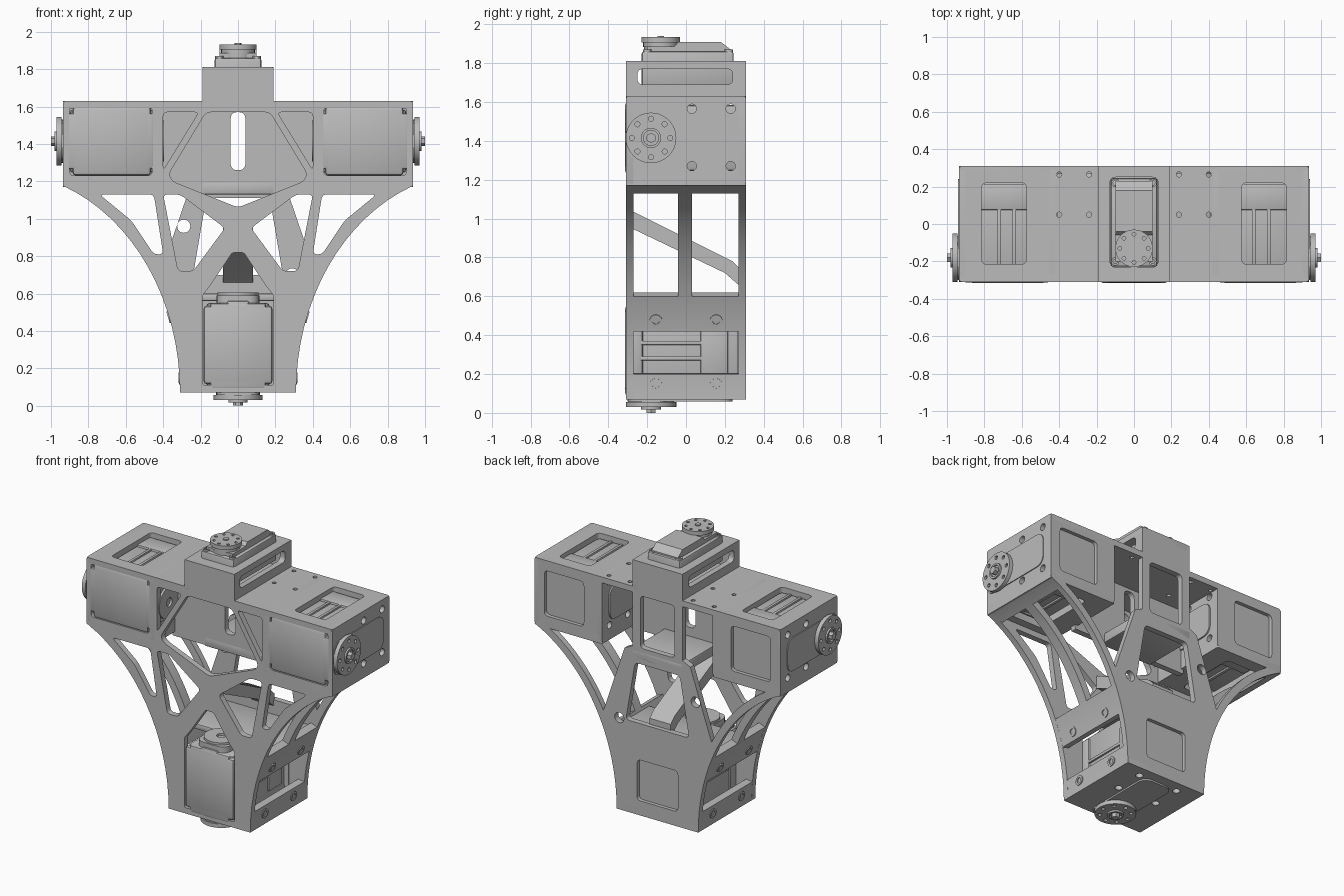
import bpy, bmesh, math
from mathutils import Matrix, Vector

cube = bpy.data.objects.get("Cube")
if cube:
    bpy.data.objects.remove(cube)

grey = bpy.data.materials.new("grey_plastic")
grey.use_nodes = True
grey.diffuse_color = (0.5, 0.5, 0.5, 1)
grey.node_tree.nodes["Principled BSDF"].inputs["Base Color"].default_value = (0.5, 0.5, 0.5, 1)
I = Matrix.Identity(4)
parts = []
SIDES = ((1, "left"), (-1, "right"))


def finish(name, bm, M):
    bmesh.ops.transform(bm, matrix=M, verts=bm.verts)
    bmesh.ops.recalc_face_normals(bm, faces=bm.faces)
    me = bpy.data.meshes.new(name)
    bm.to_mesh(me)
    bm.free()
    me.materials.append(grey)
    ob = bpy.data.objects.new(name, me)
    bpy.context.collection.objects.link(ob)
    parts.append(ob)


def box(name, x, y, z, M=I, bevel=0.01):
    bm = bmesh.new()
    bmesh.ops.create_cube(bm, size=1)
    for v in bm.verts:
        v.co = Vector([(r[0] + r[1]) / 2 + c * (r[1] - r[0]) for c, r in zip(v.co, (x, y, z))])
    if bevel:
        bmesh.ops.bevel(bm, geom=bm.edges[:], offset=bevel, segments=2, profile=0.5, affect='EDGES')
    finish(name, bm, M)


def rounded(pts, r=0.03):
    """Polygon with its corners rounded off."""
    out = []
    pts = [Vector(p) for p in pts]
    for i, p in enumerate(pts):
        a, b = pts[i - 1] - p, pts[(i + 1) % len(pts)] - p
        p0 = p + a.normalized() * min(r, a.length * 0.45)
        p1 = p + b.normalized() * min(r, b.length * 0.45)
        for k in range(6):
            t = k / 5
            out.append(p0 * (1 - t) ** 2 + p * 2 * t * (1 - t) + p1 * t * t)
    return out


def rect(u0, u1, v0, v1, r=0.03):
    return rounded([(u0, v0), (u1, v0), (u1, v1), (u0, v1)], r)


def circle(u, v, r, n=32):
    return [(u + r * math.cos(2 * math.pi * k / n), v + r * math.sin(2 * math.pi * k / n)) for k in range(n)]


def flip(pts, s):
    return [(p[0] * s, p[1]) for p in pts]


def plate(name, outer, holes, axis, a, b, M=I):
    """Flat outline with holes, extruded from a to b along an axis."""
    cu = bpy.data.curves.new(name, 'CURVE')
    cu.dimensions, cu.fill_mode, cu.extrude = '2D', 'BOTH', abs(b - a) / 2
    for loop in [outer] + holes:
        sp = cu.splines.new('POLY')
        sp.points.add(len(loop) - 1)
        for pt, p in zip(sp.points, loop):
            pt.co = (p[0], p[1], 0, 1)
        sp.use_cyclic_u = True
    tmp = bpy.data.objects.new("tmp", cu)
    bpy.context.collection.objects.link(tmp)
    dg = bpy.context.evaluated_depsgraph_get()
    me = bpy.data.meshes.new_from_object(tmp.evaluated_get(dg))
    bm = bmesh.new()
    bm.from_mesh(me)
    bmesh.ops.remove_doubles(bm, verts=bm.verts, dist=0.0002)
    bpy.data.objects.remove(tmp)
    bpy.data.meshes.remove(me)
    u, v, n = {'X': ((0, 1, 0), (0, 0, 1), (1, 0, 0)), 'Y': ((1, 0, 0), (0, 0, 1), (0, -1, 0)),
               'Z': ((1, 0, 0), (0, 1, 0), (0, 0, 1))}[axis]
    R = Matrix((u, v, n)).transposed().to_4x4()
    mid = Vector(['XYZ'.index(axis) == k for k in range(3)]) * ((a + b) / 2)
    finish(name, bm, M @ Matrix.Translation(mid) @ R)


# Flared side curve of the torso
def arc(z0, z1, inset=0.0, n=16):
    t0, t1 = (math.asin((z - 0.07) / 1.18) for z in (z0, z1))
    out = []
    for k in range(n + 1):
        t = t0 + (t1 - t0) * k / n
        nrm = Vector((-1.18 * math.cos(t), 0.96 * math.sin(t))).normalized()
        out.append(Vector((1.27 - 0.96 * math.cos(t), 0.07 + 1.18 * math.sin(t))) + nrm * inset)
    return out


def mirror_outline(right):
    return right + flip(right[::-1], -1)


# Front lattice plate
front = mirror_outline(arc(0.07, 1.175) + [(0.935, 1.18), (0.935, 1.61), (0.92, 1.63), (0.19, 1.63), (0.19, 1.81)])
holes = [rounded(mirror_outline([(0.19, 0.11), (0.19, 0.59), (0.15, 0.64), (0.03, 0.82)]), 0.015),
         rounded([(-0.17, 1.57), (0.17, 1.57), (0.37, 1.24), (0.35, 1.2), (0, 1.06), (-0.35, 1.2), (-0.37, 1.24)], 0.03)]
for s, side in SIDES:
    for h in ([(0.45, 1.13), (0.74, 1.13), (0.57, 0.99), (0.45, 0.81), (0.4, 0.81)],
              [(0.07, 0.95), (0.31, 1.13), (0.4, 1.13), (0.32, 0.72), (0.24, 0.72)],
              [(0.21, 1.57), (0.4, 1.57), (0.4, 1.26)],
              [(0.46, 1.23), (0.9, 1.23), (0.9, 1.6), (0.46, 1.6)]):
        holes.append(rounded(flip(h, s), 0.025))
plate("front_lattice", front, holes, 'Y', -0.31, -0.27)

# Back plate with trapezoid frame and neck columns
back = mirror_outline(arc(0.07, 0.64) + [(0.41, 0.72), (0.25, 1.19), (0.19, 1.22), (0.19, 1.81)])
plate("back_frame", back, [rect(-0.155, 0.155, 0.17, 0.45),
                           rounded(mirror_outline([(0.24, 0.7), (0.17, 1.11)])),
                           rect(-0.13, 0.13, 1.22, 1.58),
                           circle(0.29, 0.7, 0.035), circle(-0.29, 0.96, 0.035)], 'Y', 0.27, 0.31)
box("back_recess_panel", (-0.2, 0.2), (0.265, 0.285), (0.14, 0.5), bevel=0)

# Central diagonal brace from the lattice node down to the back frame
plate("diagonal_brace", [(-0.28, 1.04), (0.24, 0.78), (0.28, 0.74), (0.28, 0.65), (0.2, 0.72), (-0.28, 0.95)],
      [], 'X', -0.08, 0.08)

# Curved side walls, ribs and shoulder housings
for s, side in SIDES:
    def strip(name, z0, z1, y0, y1):
        pts = arc(z0, z1) + arc(z0, z1, 0.05)[::-1]
        plate(side + name, flip(pts, s), [], 'Y', y0, y1)
    strip("_lower_wall_bottom", 0.07, 0.2, -0.31, 0.31)
    strip("_lower_wall_top", 0.42, 0.6, -0.31, 0.31)
    strip("_lower_wall_front", 0.2, 0.42, -0.31, -0.27)
    strip("_lower_wall_back", 0.2, 0.42, 0.27, 0.31)
    strip("_middle_rib", 0.6, 1.13, -0.04, 0.03)
    strip("_back_rib", 0.6, 1.13, 0.27, 0.31)
    strip("_rib_cap", 1.13, 1.175, -0.31, 0.31)
    for z in (0.145, 0.475):
        p = arc(0.07, z)[-1]
        tilt = math.atan2(0.96 * (z - 0.07), 1.18 * 1.18 * math.cos(math.asin((z - 0.07) / 1.18)))
        for y in (-0.155, 0.155):
            M = Matrix.Translation((s * p[0], y, z)) @ Matrix.Rotation(s * tilt, 4, 'Y')
            plate(side + "_screw_ring", circle(0, 0, 0.032), [circle(0, 0, 0.018)], 'X', s * -0.02, s * 0.006, M)
    window = rect(s * 0.575, s * 0.815, -0.215, 0.22)
    plate(side + "_shoulder_floor", rect(s * 0.42, s * 0.935, -0.31, 0.31, 0.01), [window], 'Z', 1.17, 1.22)
    plate(side + "_shoulder_back", rect(s * 0.42, s * 0.935, 1.175, 1.63),
          [rect(s * 0.56, s * 0.86, 1.25, 1.56)], 'Y', 0.27, 0.31)
    box(side + "_shoulder_recess_panel", sorted((s * 0.5, s * 0.9)), (0.265, 0.285), (1.2, 1.6), bevel=0)
    screws = [circle(y, z, 0.024, 16) for y in (0.03, 0.23) for z in (1.27, 1.565)]
    plate(side + "_shoulder_outer_wall", rect(-0.31, 0.31, 1.175, 1.63, 0.02), screws, 'X', s * 0.9, s * 0.935)
    plate(side + "_shoulder_inner_wall", rect(-0.31, 0.31, 1.175, 1.63, 0.02), screws, 'X', s * 0.42, s * 0.455)
    plate(side + "_neck_side", rect(-0.31, 0.31, 1.6, 1.81, 0.01), [rect(-0.25, 0.24, 1.69, 1.77)],
          'X', s * 0.15, s * 0.19)

# Horizontal plates
deck_holes = [rect(s * 0.575, s * 0.815, -0.215, 0.22) for s in (1, -1)]
deck_holes += [circle(x, y, 0.014, 12) for x in (-0.4, -0.24, 0.24, 0.4) for y in (0.05, 0.265)]
plate("shoulder_deck", rect(-0.935, 0.935, -0.31, 0.31, 0.02), deck_holes, 'Z', 1.59, 1.63)
plate("neck_top", rect(-0.19, 0.19, -0.31, 0.31, 0.02), [rect(-0.128, 0.128, -0.23, 0.25)], 'Z', 1.77, 1.812)
plate("base_plate", rect(-0.31, 0.31, -0.31, 0.31, 0.02),
      [circle(x, y, 0.024, 16) for x in (-0.15, 0.15) for y in (0.03, 0.23)], 'Z', 0.07, 0.11)
box("lower_shelf", (-0.37, 0.37), (-0.12, 0.28), (0.56, 0.6))

# Chest wall with its slot, and the pocket floor behind it
plate("chest_wall", rect(-0.44, 0.44, 1.14, 1.6, 0.01), [rect(-0.04, 0.04, 1.26, 1.57, 0.04)], 'Y', -0.085, -0.045)
box("pocket_floor", (-0.2, 0.2), (-0.085, 0.31), (1.13, 1.2))


def horn(name, M, r, y, z):
    ring = [circle(r * 0.76 * math.cos(k * math.pi / 4), y + r * 0.76 * math.sin(k * math.pi / 4), r * 0.1, 12)
            for k in range(8)]
    plate(name + "_horn", circle(0, y, r, 48), ring, 'Z', z + 0.013, z + 0.04, M)
    plate(name + "_horn_core", circle(0, y, r * 0.9, 48), [], 'Z', z - 0.01, z + 0.026, M)
    plate(name + "_horn_hub", circle(0, y, r * 0.4), [circle(0, y, r * 0.3)], 'Z', z + 0.03, z + r * 0.4, M)
    plate(name + "_horn_bolt", circle(0, y, r * 0.2, 6), [], 'Z', z + 0.03, z + r * 0.75 - 0.028, M)


def servo(name, M):
    box(name + "_body", (-0.17, 0.17), (-0.3, 0.275), (-0.48, -0.03), M, 0.02)
    box(name + "_face", (-0.185, 0.185), (-0.315, -0.22), (-0.465, -0.045), M, 0.02)
    box(name + "_face_band", (-0.15, 0.15), (-0.314, -0.2), (-0.48, -0.02), M, 0.015)
    box(name + "_side_tabs", (-0.06, 0.06), (-0.31, -0.22), (-0.49, -0.01), M, 0.01)
    box(name + "_rear_block", (-0.185, 0.185), (0.075, 0.215), (-0.4, -0.1), M, 0.008)
    for z in (-0.3, -0.22):
        box(name + "_rail", (-0.182, 0.182), (-0.24, 0.1), (z, z + 0.02), M, 0.003)
    # Rounded end covers on both sides
    cover = rounded([(-0.115, -0.3), (0.115, -0.3), (0.115, 0.24), (-0.115, 0.24)], 0.07)
    plate(name + "_drive_cover", cover, [], 'Z', -0.06, 0.011, M)
    plate(name + "_idle_cover", cover, [], 'Z', -0.52, -0.44, M)
    plate(name + "_idle_horn", circle(0, -0.18, 0.11), [circle(0, -0.18, 0.03)], 'Z', -0.535, -0.5, M)
    horn(name, M, 0.13, -0.18, 0.0)


for s, side in SIDES:
    servo(side + "_shoulder_servo", Matrix.Translation((s * 0.93, 0, 1.415)) @ Matrix.Rotation(s * math.pi / 2, 4, 'Y'))
servo("waist_servo", Matrix.Translation((0, 0, 0.07)) @ Matrix.Rotation(math.pi, 4, 'Y'))

# Small head servo
box("head_servo_base", (-0.125, 0.125), (-0.228, 0.245), (1.68, 1.86), bevel=0.012)
plate("head_servo_case", [(-0.2, 1.82), (0.23, 1.82), (0.23, 1.87), (0.18, 1.908), (-0.04, 1.908), (-0.06, 1.885), (-0.2, 1.885)],
      [], 'X', -0.1, 0.1)
plate("head_servo_gearbox", circle(0, -0.13, 0.085, 48), [], 'Z', 1.85, 1.9)
horn("head_servo", I, 0.1, -0.13, 1.893)
for x in (-0.1, 0.1):
    for y in (-0.2, 0.22):
        plate("head_servo_screw", circle(x, y, 0.022, 16), [circle(x, y, 0.012, 12)], 'Z', 1.84, 1.87)

# Smooth the rounded surfaces, keep edges sharp
bpy.ops.object.select_all(action='DESELECT')
for ob in parts:
    ob.select_set(True)
bpy.context.view_layer.objects.active = parts[0]
bpy.ops.object.shade_smooth_by_angle(angle=math.radians(30))
